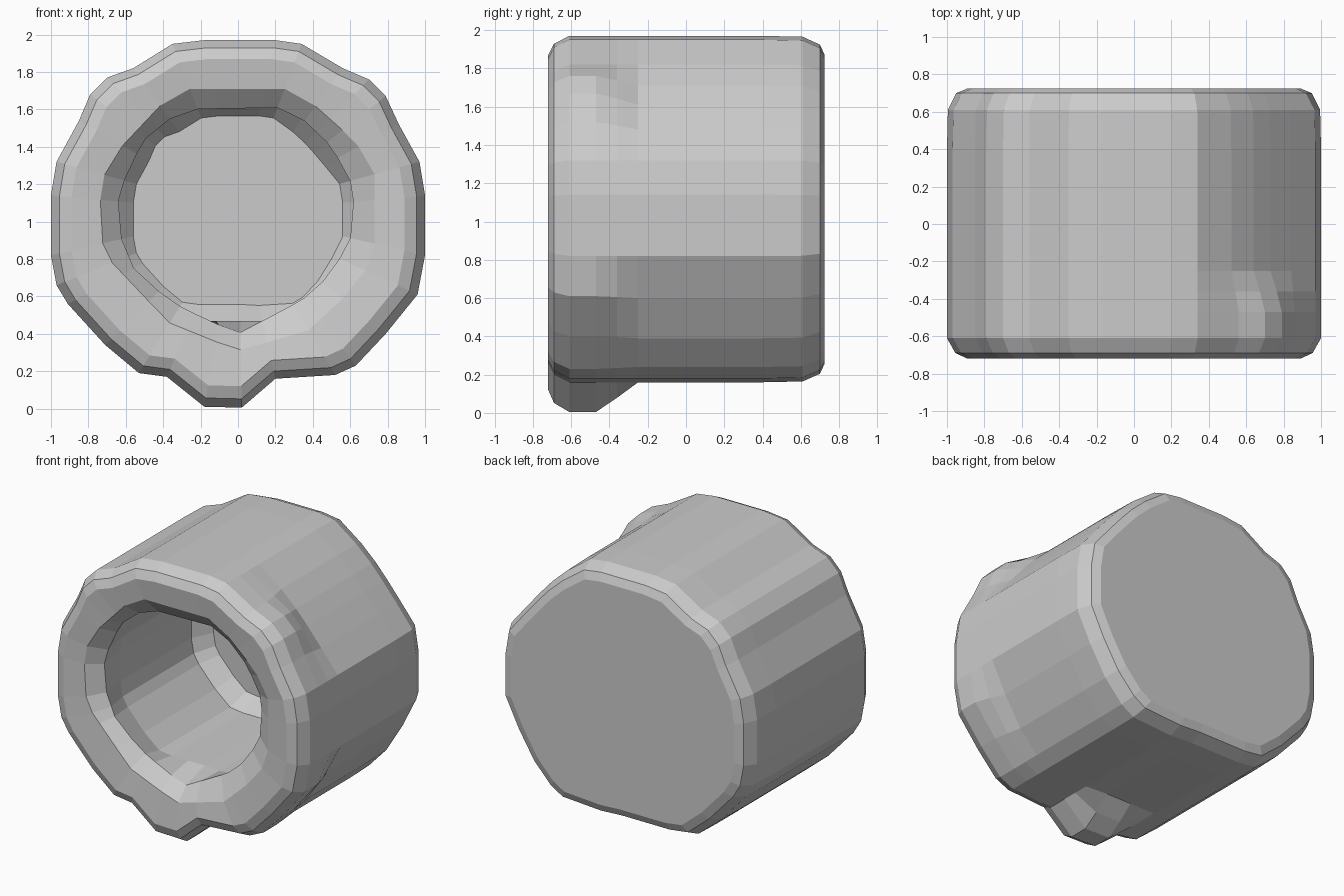
import bpy, bmesh, math
from mathutils import Vector

if "Cube" in bpy.data.objects:
    bpy.data.objects.remove(bpy.data.objects["Cube"])

CENTRE = Vector((0.0, 1.05))

# Outer outline at the front end (x, z), lumps included, clockwise from the top
FRONT = [(0, 1.97), (.2, 1.97), (.34, 1.95), (.56, 1.82), (.70, 1.76), (.79, 1.67), (.86, 1.52),
         (.97, 1.32), (1, 1.14), (1, .82), (.96, .61), (.79, .40), (.63, .23), (.52, .18),
         (.2, .16), (.02, .005), (-.18, .01), (-.38, .17), (-.53, .19), (-.71, .34),
         (-.91, .56), (-.97, .66), (-1, .82), (-1, 1.14), (-.97, 1.32), (-.85, 1.54),
         (-.79, 1.68), (-.70, 1.77), (-.56, 1.82), (-.35, 1.95), (-.18, 1.97)]
# Where the plain body differs from the lumpy front end (index: point)
PLAIN = {3: (.52, 1.82), 4: (.64, 1.71), 5: (.73, 1.61), 6: (.84, 1.48),
         10: (.89, .60), 11: (.76, .39), 12: (.62, .24), 15: (.02, .17), 16: (-.18, .17)}
BODY = [PLAIN.get(i, p) for i, p in enumerate(FRONT)]

# Mouth outlines: flared lip and narrower throat
LIP = [(.31, 1.71), (.58, 1.47), (.73, 1.31), (.73, .80), (.57, .60), (.38, .42), (0, .31),
       (-.37, .46), (-.72, .83), (-.74, 1.18), (-.68, 1.34), (-.33, 1.71)]
THROAT = [(.28, 1.61), (.5, 1.40), (.62, 1.18), (.61, .93), (.5, .72), (.34, .58), (0, .40),
          (-.3, .54), (-.54, .71), (-.64, .95), (-.64, 1.15), (-.51, 1.43), (-.3, 1.6)]


def blend(t):
    return [Vector(a).lerp(Vector(b), t) for a, b in zip(BODY, FRONT)]


def fit(poly):
    """Sample a mouth outline along the same spokes as the outer outline."""
    pts = []
    for p in FRONT:
        d = Vector(p) - CENTRE
        for i in range(len(poly)):
            a = Vector(poly[i - 1]) - CENTRE
            e = Vector(poly[i]) - CENTRE - a
            den = d.x * e.y - d.y * e.x
            if abs(den) < 1e-9:
                continue
            t = (a.x * e.y - a.y * e.x) / den
            u = (a.x * d.y - a.y * d.x) / den
            if t > 0 and -1e-6 <= u <= 1 + 1e-6:
                pts.append(CENTRE + d * t)
                break
    return pts


lip, throat = fit(LIP), fit(THROAT)

# Sections from the back cap, along the outside, over the lip and into the cup
SECTIONS = [(.725, blend(0), .89), (.70, blend(0), .95), (.61, blend(0), .995), (.4, blend(0), 1),
            (.0, blend(0), 1), (-.25, blend(0), 1), (-.36, blend(.55), 1), (-.47, blend(1), 1),
            (-.61, blend(1), 1), (-.69, blend(1), .955), (-.72, blend(1), .89),
            (-.70, lip, 1), (-.61, throat, 1), (-.4, blend(0), .66),
            (.41, blend(0), .66), (.52, blend(0), .56)]

bm = bmesh.new()
rings = []
for y, pts, s in SECTIONS:
    ring = []
    for p in pts:
        q = CENTRE + (p - CENTRE) * s
        ring.append(bm.verts.new((q.x, y, q.y)))
    rings.append(ring)
n = len(FRONT)
for a, b in zip(rings, rings[1:]):
    for i in range(n):
        j = (i + 1) % n
        bm.faces.new((a[i], a[j], b[j], b[i]))
bm.faces.new(rings[0])      # back wall
bm.faces.new(rings[-1])     # cup floor
bmesh.ops.recalc_face_normals(bm, faces=bm.faces)
mesh = bpy.data.meshes.new("cup_body")
bm.to_mesh(mesh)
bm.free()
obj = bpy.data.objects.new("cup_body", mesh)
bpy.context.collection.objects.link(obj)
